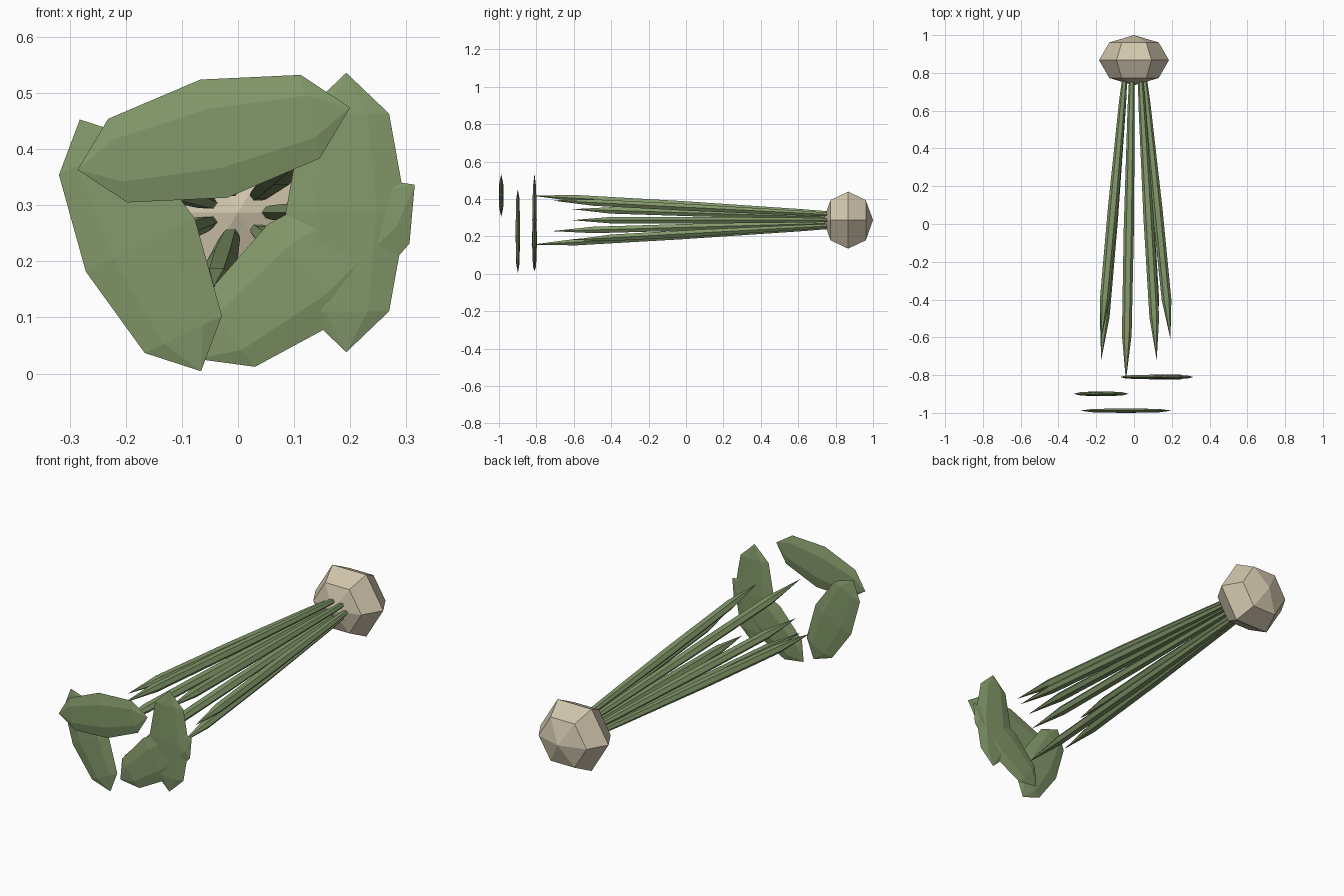
import bpy, bmesh
from math import sin, cos, tau, pi
from mathutils import Vector, Matrix

cube = bpy.data.objects.get("Cube")
if cube:
    bpy.data.objects.remove(cube)

SIDES = 6
MID = Vector((0, 0, 0.287))  # height of the bundle's axis


def material(name, rgb):
    m = bpy.data.materials.new(name)
    m.use_nodes = True
    m.diffuse_color = (*rgb, 1)
    m.node_tree.nodes["Principled BSDF"].inputs["Base Color"].default_value = (*rgb, 1)
    return m


GREEN = material("leaf green", (0.23, 0.32, 0.145))
BEIGE = material("bulb beige", (0.64, 0.57, 0.42))


def lathe(name, profile, origin, x, y, z, mat):
    """Spin (height, radius) pairs about z, in the frame given by three axis vectors."""
    frame = Matrix((x, y, z)).transposed().to_4x4()
    frame.translation = origin
    bm = bmesh.new()
    rings = []
    for h, r in profile:
        count = SIDES if r else 1
        rings.append([bm.verts.new((r * cos(tau * i / SIDES), r * sin(tau * i / SIDES), h))
                      for i in range(count)])
    for a, b in zip(rings, rings[1:]):
        for i in range(SIDES):
            j = (i + 1) % SIDES
            quad = [a[i % len(a)], a[j % len(a)], b[j % len(b)], b[i % len(b)]]
            bm.faces.new(list(dict.fromkeys(quad)))
    for ring in (rings[0], rings[-1]):
        if len(ring) > 1:
            bm.faces.new(ring)
    bm.transform(frame)
    bmesh.ops.recalc_face_normals(bm, faces=bm.faces)
    mesh = bpy.data.meshes.new(name)
    bm.to_mesh(mesh)
    bm.free()
    mesh.materials.append(mat)
    obj = bpy.data.objects.new(name, mesh)
    bpy.context.collection.objects.link(obj)


# Coarse ball, and a spear that widens slowly and ends in a sharp tip
BALL = [(-cos(pi * i / 4), sin(pi * i / 4) if 0 < i < 4 else 0) for i in range(5)]
SPEAR = [(0, 0.5), (0.1, 0.7), (0.5, 1), (0.85, 0.95), (1, 0)]

# Bulb at the back
lathe("bulb", BALL, MID + Vector((0, 0.867, 0)),
      Vector((0.185, 0, 0)), Vector((0, 0, 0.176)), Vector((0, 0.133, 0)), BEIGE)

# Seven stalks fan out of the bulb; every second one has a flat leaf before its tip
for k in range(7):
    a = tau * k / 7
    out = Vector((0.193 * cos(a), 0, 0.135 * sin(a)))
    base = MID + out * 0.28 + Vector((0, 0.78, 0))
    tip = MID + out + Vector((0, -0.61 - 0.11 * (k % 3), 0))
    lathe(f"stalk_{k + 1}", SPEAR, base,
          Vector((0.027, 0, 0)), Vector((0, 0, 0.021)), tip - base, GREEN)
    if k % 2 == 0:
        center = MID + out + Vector((0, -0.81 - 0.089 * (k % 3), 0))
        lathe(f"leaf_{k // 2 + 1}", BALL, center,
              Vector((cos(a), 0, sin(a))) * 0.108, Vector((0, 0.014, 0)),
              Vector((-sin(a), 0, cos(a))) * 0.249, GREEN)
